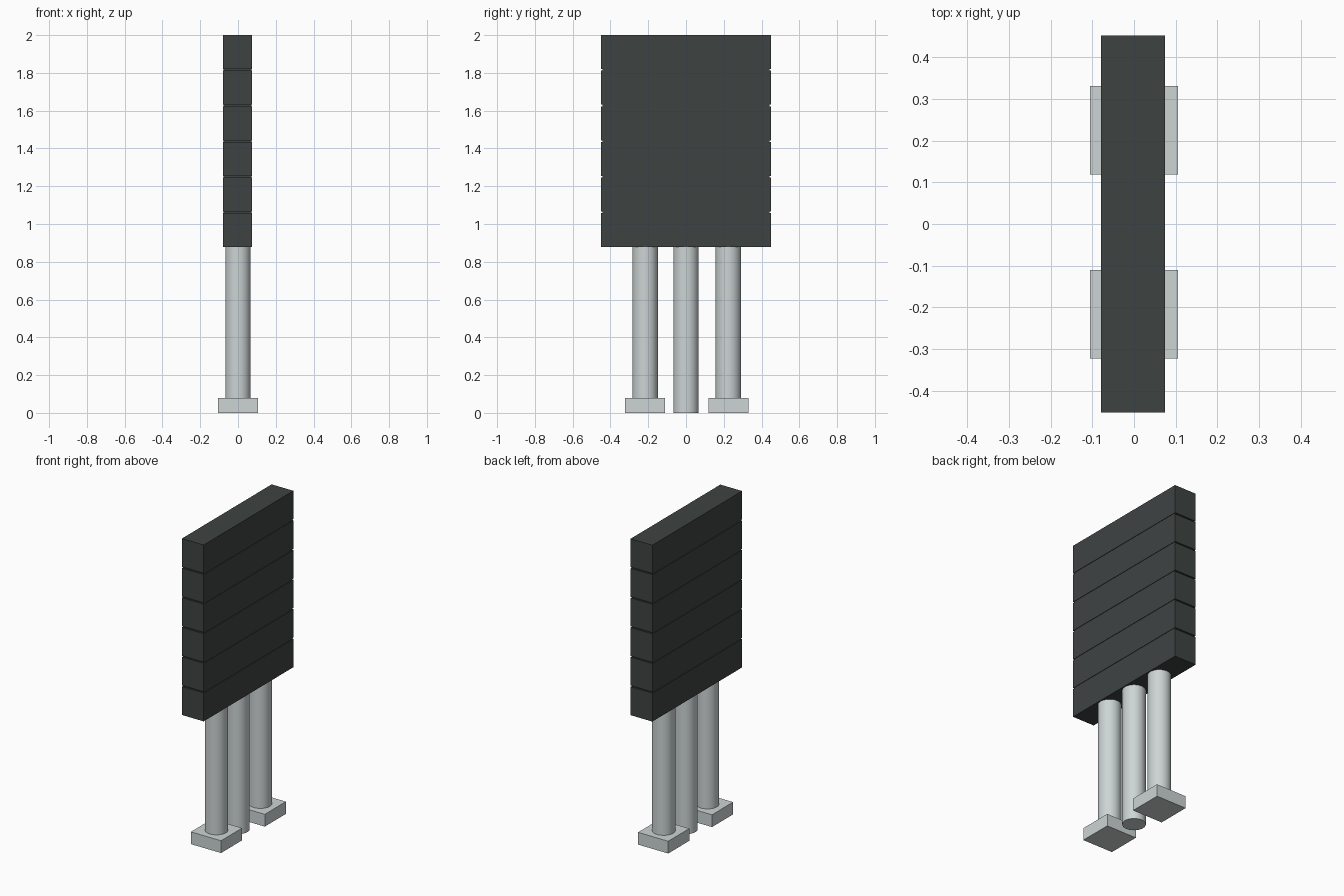
import bpy, bmesh

if "Cube" in bpy.data.objects:
    bpy.data.objects.remove(bpy.data.objects["Cube"])


def material(name, rgb):
    m = bpy.data.materials.new(name)
    m.diffuse_color = (*rgb, 1)
    m.use_nodes = True
    m.node_tree.nodes["Principled BSDF"].inputs["Base Color"].default_value = m.diffuse_color
    return m


dark = material("dark charcoal", (0.048, 0.057, 0.055))
light = material("light grey", (0.61, 0.66, 0.66))


def finish(bm, name, mat):
    mesh = bpy.data.meshes.new(name)
    bm.to_mesh(mesh)
    bm.free()
    mesh.materials.append(mat)
    obj = bpy.data.objects.new(name, mesh)
    bpy.context.collection.objects.link(obj)
    return obj


def box(name, lo, hi, mat):
    bm = bmesh.new()
    bmesh.ops.create_cube(bm, size=1)
    for v in bm.verts:
        v.co = [h if c > 0 else l for c, l, h in zip(v.co, lo, hi)]
    return finish(bm, name, mat)


def post(name, y, z0, z1, mat, radius=0.067):
    bm = bmesh.new()
    bmesh.ops.create_cone(bm, cap_ends=True, segments=48, radius1=radius,
                          radius2=radius, depth=z1 - z0)
    bmesh.ops.translate(bm, verts=bm.verts, vec=(0, y, (z0 + z1) / 2))
    for f in bm.faces:
        f.smooth = len(f.verts) == 4
    for e in bm.edges:
        e.smooth = all(f.smooth for f in e.link_faces)
    return finish(bm, name, mat)


# Stacked slats separated by shallow grooves
X0, X1, Y, Z0, Z1, N = -0.079, 0.074, 0.451, 0.878, 2.0, 6
gap = 0.008
height = (Z1 - Z0 - gap * (N - 1)) / N
for i in range(N):
    z = Z0 + i * (height + gap)
    box(f"slat_{i + 1}", (X0, -Y, z), (X1, Y, z + height), dark)
    # recessed strip filling the groove above this slat
    if i < N - 1:
        box(f"groove_{i + 1}", (X0 + 0.003, -Y + 0.008, z + height),
            (X1 - 0.003, Y - 0.008, z + height + gap), dark)

# Outer posts on square foot plates
foot = 0.106
for side, y in (("front", -0.216), ("back", 0.224)):
    post(f"{side}_post", y, 0.078, Z0, light)
    box(f"{side}_foot", (-foot, y - foot, 0), (foot, y + foot, 0.078), light)

# Middle post straight to the ground
post("middle_post", 0, 0, Z0, light)
